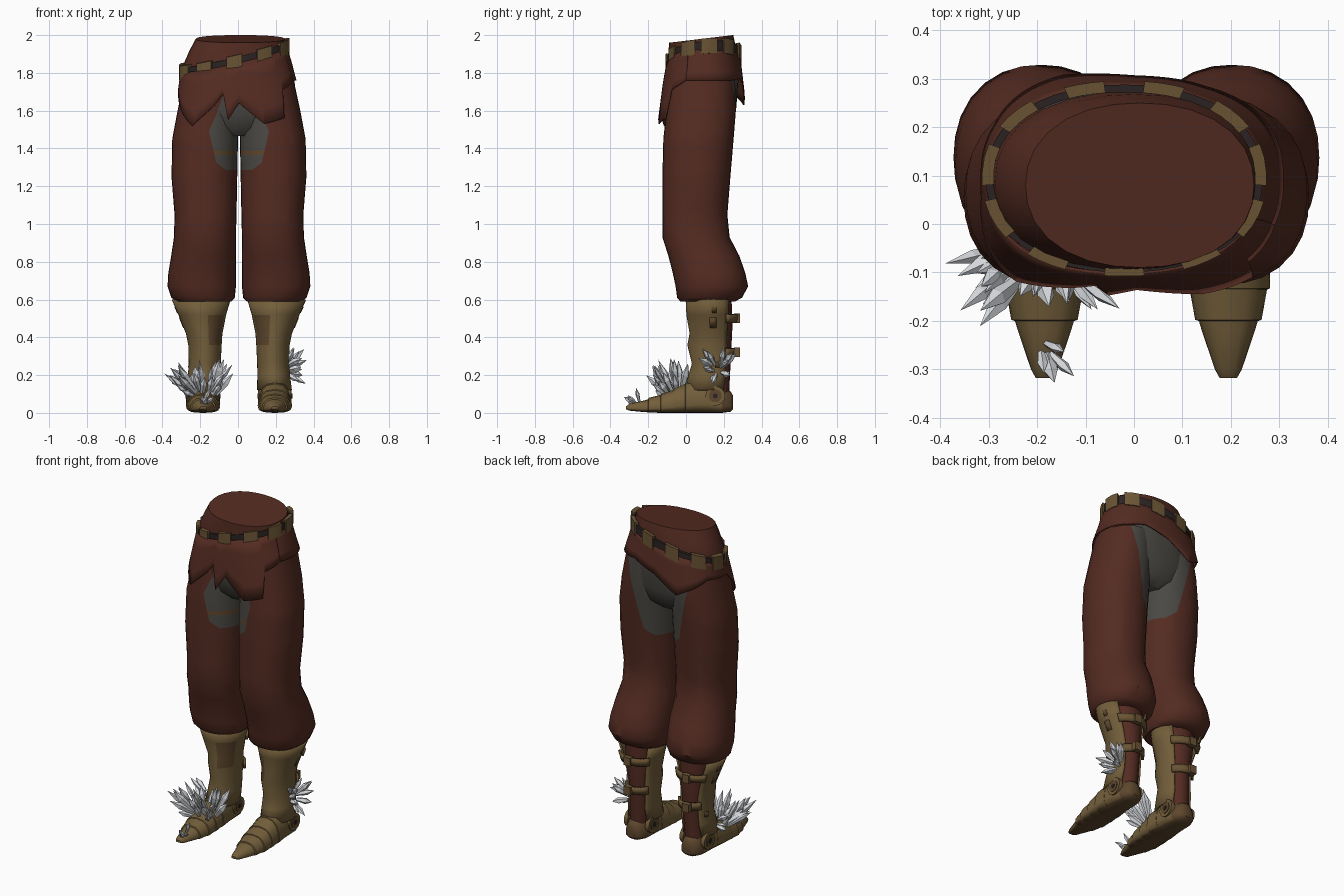
import bpy, bmesh, math, random
from mathutils import Vector

if "Cube" in bpy.data.objects:
    bpy.data.objects.remove(bpy.data.objects["Cube"])
random.seed(4)
smooth_parts = []


def material(name, r, g, b):
    m = bpy.data.materials.new(name)
    m.use_nodes = True
    m.diffuse_color = (r, g, b, 1)
    node = m.node_tree.nodes["Principled BSDF"]
    node.inputs["Base Color"].default_value = (r, g, b, 1)
    node.inputs["Roughness"].default_value = 0.8
    return m


CLOTH = material("red_brown_cloth", 0.088, 0.0245, 0.0155)
GREY = material("grey_underlayer", 0.068, 0.065, 0.057)
TAN = material("tan_leather", 0.17, 0.112, 0.043)
STRAP = material("brown_leather", 0.11, 0.062, 0.026)
PLATE = material("bronze_plate", 0.145, 0.09, 0.035)
DARK = material("dark_belt", 0.024, 0.017, 0.017)
CRYSTAL = material("pale_crystal", 0.68, 0.7, 0.73)


def finish(name, bm, mats, smooth=True, mirror=False, thick=0):
    bmesh.ops.recalc_face_normals(bm, faces=bm.faces)
    me = bpy.data.meshes.new(name)
    bm.to_mesh(me)
    bm.free()
    for m in mats:
        me.materials.append(m)
    ob = bpy.data.objects.new(name, me)
    bpy.context.collection.objects.link(ob)
    if thick:
        ob.modifiers.new("Thickness", "SOLIDIFY").thickness = thick
        ob.modifiers["Thickness"].offset = 0
    if mirror:
        ob.modifiers.new("Mirror", "MIRROR")
        ob.location.x = 0.005
    if smooth:
        smooth_parts.append(ob)


def loft(rings, closed=True):
    bm = bmesh.new()
    rows = [[bm.verts.new(p) for p in r] for r in rings]
    n = len(rows[0])
    for a, b in zip(rows, rows[1:]):
        for i in range(n if closed else n - 1):
            j = (i + 1) % n
            bm.faces.new((a[i], a[j], b[j], b[i]))
    if closed:
        bm.faces.new(rows[0])
        bm.faces.new(rows[-1])
    return bm


def oval(cx, cy, rx, ry, a, power=2.0):
    """Point of a superellipse at an evenly spread angle."""
    c, s = math.cos(a), math.sin(a)
    k = (abs(c) ** power + abs(s) ** power) ** (-1 / power)
    return (cx + rx * c * k, cy + ry * s * k)


def at(profile, t):
    """Linear lookup in rows sorted by their first value."""
    for p, q in zip(profile, profile[1:]):
        if t <= q[0]:
            f = max(0, (t - p[0]) / (q[0] - p[0]))
            return [u + (v - u) * f for u, v in zip(p[1:], q[1:])]
    return profile[-1][1:]


def ring(z, row, n=28, power=2.2):
    return [(*oval(*row, math.tau * i / n, power), z) for i in range(n)]


# Torn crotch opening: convex outline in x and z shared by legs and hips
EDGES = [((0.15, 1.51), (0.92, 0.4)), ((0.145, 1.43), (0.97, -0.22)),
         ((0.10, 1.31), (0.6, -0.8)), ((0.06, 1.285), (0, -1))]


def cut(bm, point, normal):
    bmesh.ops.bisect_plane(bm, geom=bm.verts[:] + bm.edges[:] + bm.faces[:],
                           plane_co=point, plane_no=normal)


def paint_opening(bm):
    for s in (1, -1):
        for (x, z), (nx, nz) in EDGES:
            cut(bm, (s * x, 0, z), (s * nx, 0, nz))
    for z in (1.365, 1.39):
        cut(bm, (0, 0, z), (0, 0, 1))
    for f in bm.faces:
        c = f.calc_center_median()
        # The opening stays wide up to the hem at the back
        edges = EDGES if c.y < 0.08 else EDGES[1:]
        if all((abs(c.x) - x) * nx + (c.z - z) * nz < 0 for (x, z), (nx, nz) in edges) and c.z < 1.8:
            f.material_index = 2 if 1.365 < c.z < 1.39 and c.y < 0.03 else 1


# Trouser legs: height, centre x, centre y, radius x, radius y
LEG = [(0.59, 0.185, 0.115, 0.145, 0.145), (0.61, 0.19, 0.125, 0.168, 0.172),
       (0.67, 0.197, 0.137, 0.181, 0.192), (0.74, 0.195, 0.122, 0.179, 0.192),
       (0.83, 0.187, 0.095, 0.172, 0.188), (0.93, 0.18, 0.053, 0.164, 0.178),
       (1.05, 0.177, 0.047, 0.164, 0.172), (1.25, 0.183, 0.055, 0.174, 0.18),
       (1.45, 0.179, 0.066, 0.174, 0.186), (1.6, 0.165, 0.08, 0.16, 0.184),
       (1.76, 0.145, 0.085, 0.145, 0.175)]
bm = loft([ring(r[0], r[1:]) for r in LEG])
paint_opening(bm)
finish("trouser_legs", bm, [CLOTH, GREY, STRAP], mirror=True)

# Hips, with a waist that is higher at the back
HIPS = [(1.465, 0, 0.075, 0.14, 0.11), (1.51, 0, 0.078, 0.22, 0.16),
        (1.6, 0, 0.08, 0.31, 0.185), (1.75, 0, 0.084, 0.3, 0.193),
        (1.85, -0.006, 0.089, 0.281, 0.185), (1.92, 0, 0.088, 0.256, 0.18)]
rings = [ring(r[0], r[1:]) for r in HIPS]
rings.append([(x, y, 1.98 + 0.12 * (y - 0.08)) for x, y, _ in ring(0, (0.012, 0.08, 0.236, 0.17))])
bm = loft(rings)
paint_opening(bm)
finish("hips", bm, [CLOTH, GREY, STRAP])

# Torn overskirt: angle in degrees, height of the hem
HEM = [(-25, 1.76), (0, 1.76), (40, 1.76), (62, 1.77), (90, 1.72), (115, 1.63),
       (150, 1.72), (190, 1.71), (208, 1.63), (230, 1.52), (249, 1.63), (256, 1.69),
       (261, 1.55), (271, 1.64), (293, 1.53), (311, 1.56), (314, 1.71), (335, 1.76)]
SKIRT = [(1.52, 0, 0.087, 0.338, 0.236), (1.62, 0, 0.09, 0.328, 0.226),
         (1.75, 0, 0.091, 0.309, 0.21), (1.85, -0.006, 0.094, 0.289, 0.195),
         (1.95, 0, 0.091, 0.254, 0.183)]
columns = []
for deg in range(-25, 336):
    a = math.radians(deg)
    x, y = oval(-0.02, 0.095, 0.28, 0.19, a)
    top, low = 1.865 + 0.24 * x + 0.1 * y, at(HEM, deg)[0]
    zs = [low + (top - low) * k / 4 for k in range(5)]
    columns.append([(*oval(*at(SKIRT, z), a, 2.2 + max(0, 1.85 - z) * 2.5), z) for z in zs])
finish("torn_overskirt", loft(columns, closed=False), [CLOTH], thick=0.006)


# Slanted belt and its square plates
def belt_point(a, grow, dz):
    x, y = oval(-0.02, 0.094, 0.28 + grow, 0.188 + grow, a, 2.2)
    return (x, y, 1.867 + 0.24 * x + 0.1 * y + dz)


def belt_arc(a0, a1, n, grow, half):
    return loft([[belt_point(a0 + (a1 - a0) * i / n, g, h) for g, h in
                  ((-0.01, -half), (grow, -half), (grow, half), (-0.01, half))] for i in range(n + 1)])


finish("belt", belt_arc(0, math.tau, 48, 0.006, 0.028), [DARK])
for k in range(11):
    mid = math.radians(270 + 360 * k / 11)
    tangent = Vector(belt_point(mid + 0.01, 0, 0)) - Vector(belt_point(mid - 0.01, 0, 0))
    span = 0.041 * 0.02 / tangent.length
    finish("belt_plate", belt_arc(mid - span, mid + span, 3, 0.014, 0.04), [PLATE])

# Boot shafts, open at the back
SHAFT = [(0.12, 0.188, 0.115, 0.088, 0.115), (0.2, 0.184, 0.13, 0.082, 0.112),
         (0.26, 0.181, 0.138, 0.08, 0.102), (0.36, 0.18, 0.132, 0.084, 0.12),
         (0.42, 0.184, 0.136, 0.092, 0.112), (0.52, 0.194, 0.133, 0.122, 0.126),
         (0.6, 0.2, 0.133, 0.152, 0.13)]


def arc(z, a0, a1, n, grow=0.0):
    cx, cy, rx, ry = at(SHAFT, z)
    return [(*oval(cx, cy, rx + grow, ry + grow, math.radians(a0 + (a1 - a0) * i / n), 1.85), z)
            for i in range(n + 1)]


bm = loft([arc(r[0], 134, 406, 20) for r in SHAFT], closed=False)
for f in bm.faces:
    c = f.calc_center_median()
    if 0.36 < c.z < 0.52 and c.y < 0.1 and c.x < 0.16:
        f.material_index = 1
finish("boot_shafts", bm, [TAN, STRAP], mirror=True, thick=0.01)

# Worn spots on the outer sides of the boots
for z0, z1, a0, a1 in ((0.45, 0.505, -4, 12), (0.53, 0.56, 2, 12), (0.24, 0.27, 10, 24)):
    finish("worn_spot", loft([arc(z, a0, a1, 3, 0.006) for z in (z0, z1)], closed=False),
           [STRAP], mirror=True, thick=0.004)

# Cloth calves seen through the open boot backs
CALF = [(0.1, 0.188, 0.14, 0.064, 0.088), (0.3, 0.18, 0.145, 0.066, 0.093),
        (0.48, 0.187, 0.14, 0.088, 0.107), (0.62, 0.19, 0.13, 0.11, 0.11)]
finish("calves", loft([ring(r[0], r[1:], 16) for r in CALF]), [CLOTH], mirror=True)

# Boot straps with a buckle at the back
for z in (0.32, 0.5):
    rows = [arc(z + dz, 38, 142, 12, 0.014) for dz in (-0.022, 0.022)]
    finish("boot_strap", loft(rows, closed=False), [PLATE], mirror=True, thick=0.014)
    bm = bmesh.new()
    bmesh.ops.create_cube(bm, size=1)
    bmesh.ops.scale(bm, verts=bm.verts, vec=(0.045, 0.03, 0.05))
    bmesh.ops.translate(bm, verts=bm.verts, vec=(0.2, 0.27, z))
    finish("strap_buckle", bm, [PLATE], mirror=True)

# Pointed feet: distance along y, half width, top height, sole height
FOOT = [(-0.318, 0.018, 0.034, 0.02), (-0.3, 0.028, 0.048, 0.012), (-0.22, 0.055, 0.066, 0.004),
        (-0.14, 0.079, 0.09, 0), (-0.05, 0.084, 0.125, 0), (0.03, 0.084, 0.17, 0),
        (0.12, 0.08, 0.17, 0), (0.19, 0.072, 0.135, 0), (0.235, 0.052, 0.115, 0.006),
        (0.25, 0.03, 0.09, 0.02)]


def foot_ring(y, grow=0.0):
    w, top, low = at(FOOT, y)
    pts = []
    for i in range(16):
        a = math.tau * i / 16
        s = math.sin(a)
        x = 0.19 + (w + grow) * math.copysign(abs(math.cos(a)) ** 0.75, math.cos(a))
        base = low + 0.25 * (top - low)
        pts.append((x, y, base + s * (top + grow - base if s > 0 else base - low)))
    return pts


bm = loft([foot_ring(r[0]) for r in FOOT])
for f in bm.faces:
    c = f.calc_center_median()
    f.material_index = int(c.y > 0.2 or c.z < 0.012)
finish("feet", bm, [TAN, STRAP], mirror=True)
for y in (-0.2, -0.135, -0.07, -0.005):
    bm = loft([foot_ring(y, 0.002), foot_ring(y + 0.002, 0.007), foot_ring(y + 0.075, 0.002)])
    for f in bm.faces:
        f.material_index = int(f.calc_center_median().z < 0.012)
    finish("instep_plate", bm, [TAN, STRAP], mirror=True)

# Ankle discs on both sides of each heel
for side in (1, -1):
    for name, r, depth, mat in (("ankle_disc", 0.052, 0.025, TAN), ("ankle_ring", 0.034, 0.029, STRAP),
                                ("ankle_hub", 0.013, 0.033, DARK)):
        x = 0.19 + side * 0.06
        rows = [[(x + side * d, 0.155 + r * math.cos(math.tau * i / 16),
                  0.09 + r * math.sin(math.tau * i / 16)) for i in range(16)] for d in (0, depth)]
        finish(name, loft(rows), [mat], mirror=True)


# Crystal clusters made of faceted shards
def shard(bm, base, direction, length, r):
    d = Vector(direction).normalized()
    u = d.orthogonal().normalized()
    v = d.cross(u)
    rows = []
    for t, k in ((0, 0.5), (0.6, 1.0)):
        rows.append([bm.verts.new(Vector(base) + d * length * t + r * k * (
            u * math.cos(math.tau * i / 5) + v * math.sin(math.tau * i / 5))) for i in range(5)])
    tip = bm.verts.new(Vector(base) + d * length)
    for i in range(5):
        j = (i + 1) % 5
        bm.faces.new((rows[0][i], rows[0][j], rows[1][j], rows[1][i]))
        bm.faces.new((rows[1][i], rows[1][j], tip))
    bm.faces.new(rows[0])


def cluster(name, centre, spread, axis, fan, count, lengths, r):
    bm = bmesh.new()
    for _ in range(count):
        off = [random.uniform(-1, 1) for _ in range(3)]
        base = [c + s * o for c, s, o in zip(centre, spread, off)]
        d = [a + f * random.uniform(-0.4, 0.4) + f * o for a, f, o in zip(axis, fan, off)]
        shard(bm, base, d, random.uniform(*lengths), r * random.uniform(0.75, 1.2))
    finish(name, bm, [CRYSTAL], smooth=False)


cluster("instep_crystals", (-0.19, -0.06, 0.11), (0.07, 0.05, 0.025), (-0.08, -0.25, 0.7),
        (0.62, 0.4, 0.35), 36, (0.09, 0.18), 0.018)
cluster("outer_foot_crystals", (-0.26, 0.02, 0.16), (0.005, 0.05, 0.02), (-1, 0.1, 0.3),
        (0.1, 0.3, 0.3), 4, (0.08, 0.12), 0.015)
cluster("toe_crystals", (-0.18, -0.255, 0.05), (0.015, 0.012, 0.005), (0.25, -0.4, 0.5),
        (0.4, 0.3, 0.2), 5, (0.06, 0.1), 0.013)
cluster("ankle_crystals", (0.26, 0.17, 0.23), (0.01, 0.03, 0.03), (0.6, 0, 0.1),
        (0.2, 0.7, 0.7), 14, (0.08, 0.125), 0.017)

# Smooth shading with sharp edges kept
bpy.ops.object.select_all(action="DESELECT")
for ob in smooth_parts:
    ob.select_set(True)
bpy.context.view_layer.objects.active = smooth_parts[0]
bpy.ops.object.shade_smooth_by_angle(angle=math.radians(40))
